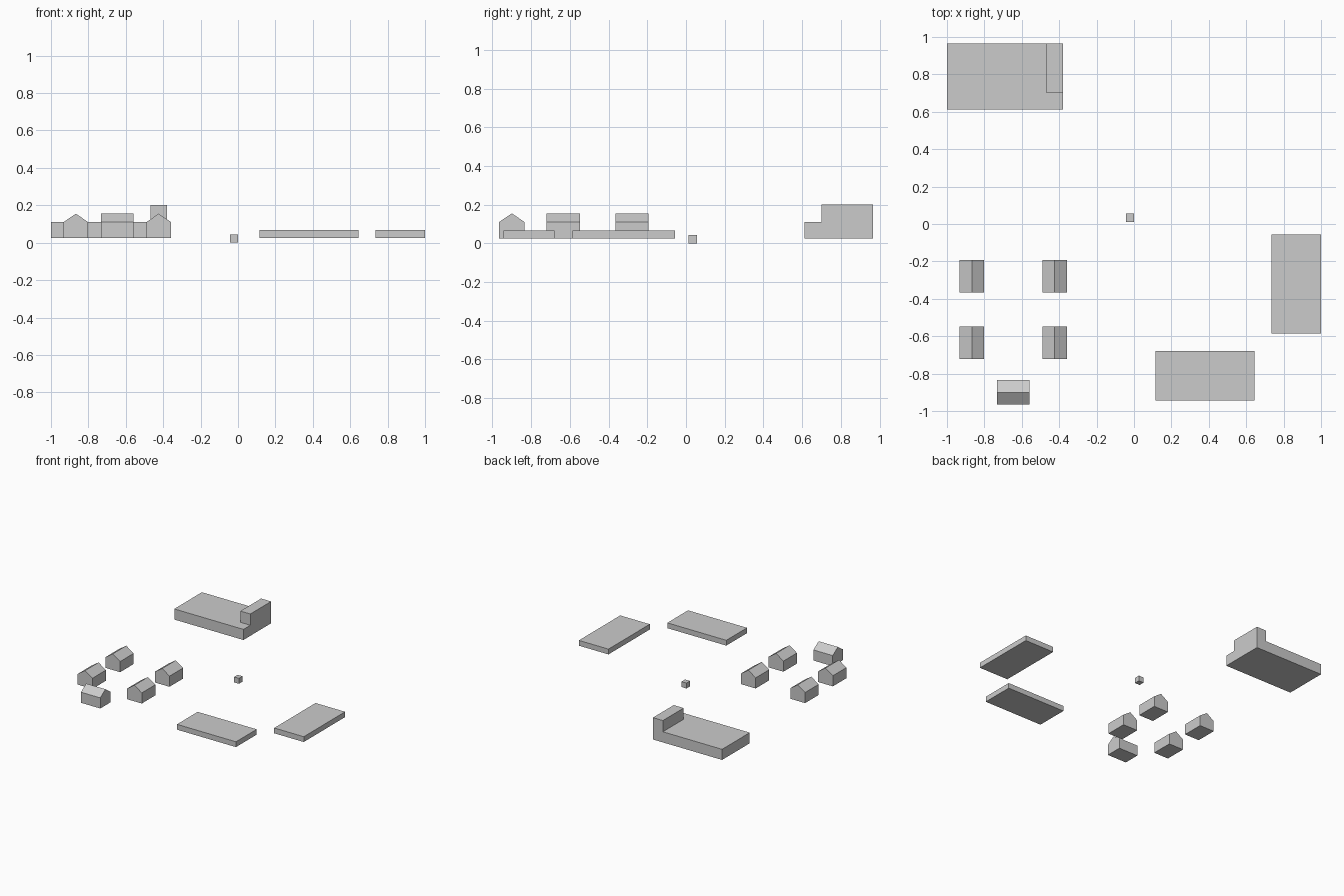
import bpy, bmesh, math
from mathutils import Vector, Matrix

if "Cube" in bpy.data.objects:
    bpy.data.objects.remove(bpy.data.objects["Cube"])

BASE, SLAB, EAVE, RIDGE, TOWER = 0.024, 0.067, 0.11, 0.155, 0.201


def finish(name, bm):
    bmesh.ops.recalc_face_normals(bm, faces=bm.faces)
    mesh = bpy.data.meshes.new(name)
    bm.to_mesh(mesh)
    bm.free()
    obj = bpy.data.objects.new(name, mesh)
    bpy.context.collection.objects.link(obj)
    return obj


def box_bm(x, y, z):
    size = Vector((x[1] - x[0], y[1] - y[0], z[1] - z[0]))
    mid = Vector((sum(x) / 2, sum(y) / 2, sum(z) / 2))
    bm = bmesh.new()
    bmesh.ops.create_cube(bm, size=1, matrix=Matrix.Translation(mid) @ Matrix.Diagonal(size.to_4d()))
    return bm


def house(name, cx, cy, turned=False):
    # Gable profile extruded along the ridge
    w, d, h = 0.066, 0.0865, EAVE - BASE
    profile = [(-w, 0), (w, 0), (w, h), (0, RIDGE - BASE), (-w, h)]
    bm = bmesh.new()
    face = bm.faces.new([bm.verts.new((x, -d, z)) for x, z in profile])
    ext = bmesh.ops.extrude_face_region(bm, geom=[face], use_keep_orig=True)
    verts = [g for g in ext["geom"] if isinstance(g, bmesh.types.BMVert)]
    bmesh.ops.translate(bm, verts=verts, vec=(0, 2 * d, 0))
    turn = Matrix.Rotation(math.pi / 2 if turned else 0, 4, 'Z')
    bm.transform(Matrix.Translation((cx, cy, BASE)) @ turn)
    finish(name, bm)


# Four houses in a grid plus one turned sideways
for i, cx in enumerate((-0.867, -0.424)):
    for j, cy in enumerate((-0.279, -0.634)):
        house(f"house_{i * 2 + j + 1}", cx, cy)
house("house_turned", -0.645, -0.90, True)

# Two flat field slabs and the small central marker
finish("field_right", box_bm((0.735, 1.0), (-0.586, -0.057), (BASE, SLAB)))
finish("field_front", box_bm((0.114, 0.643), (-0.944, -0.679), (BASE, SLAB)))
finish("centre_cube", box_bm((-0.044, 0.0), (0.012, 0.057), (0.0, 0.044)))

# Large hall with a tower raised from its back right corner
bm = box_bm((-1.0, -0.38), (0.612, 0.966), (BASE, EAVE))
for co, no in (((-0.469, 0, 0), (1, 0, 0)), ((0, 0.70, 0), (0, 1, 0))):
    bmesh.ops.bisect_plane(bm, geom=bm.verts[:] + bm.edges[:] + bm.faces[:], plane_co=co, plane_no=no)
bm.normal_update()
corner = [f for f in bm.faces if f.normal.z > 0.9
          and f.calc_center_median().x > -0.469 and f.calc_center_median().y > 0.70]
ext = bmesh.ops.extrude_face_region(bm, geom=corner)
verts = [g for g in ext["geom"] if isinstance(g, bmesh.types.BMVert)]
bmesh.ops.translate(bm, verts=verts, vec=(0, 0, TOWER - EAVE))
bmesh.ops.delete(bm, geom=[f for f in corner if f.is_valid], context='FACES_ONLY')
bmesh.ops.recalc_face_normals(bm, faces=bm.faces)
bmesh.ops.dissolve_limit(bm, angle_limit=0.01, verts=bm.verts[:], edges=bm.edges[:])
finish("hall_with_tower", bm)
